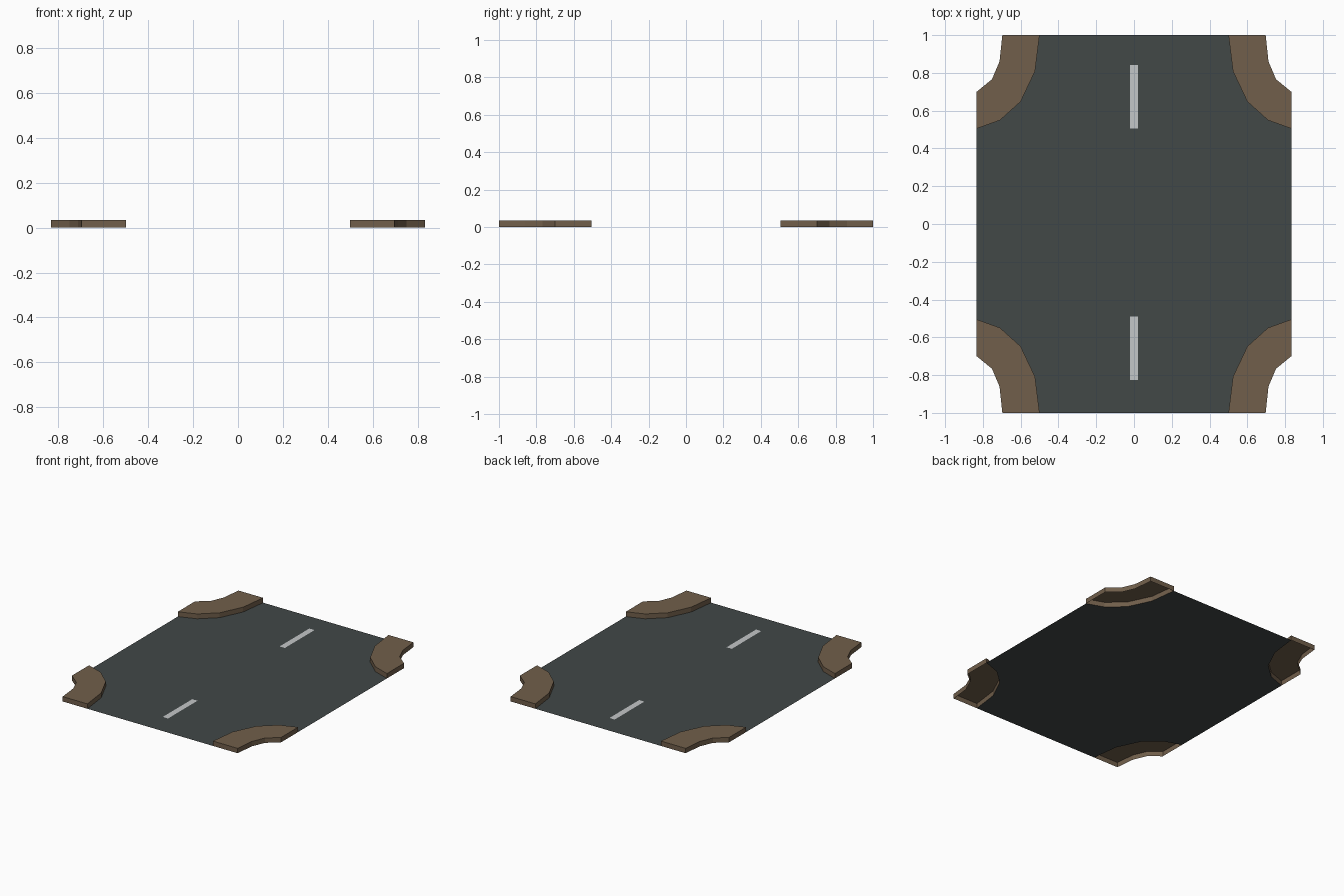
import bpy, bmesh

if "Cube" in bpy.data.objects:
    bpy.data.objects.remove(bpy.data.objects["Cube"])

def material(name, rgb):
    m = bpy.data.materials.new(name)
    m.diffuse_color = (*rgb, 1)
    m.use_nodes = True
    m.node_tree.nodes["Principled BSDF"].inputs["Base Color"].default_value = m.diffuse_color
    return m

asphalt = material("dark asphalt", (0.054, 0.065, 0.064))
curb_brown = material("brown pavement", (0.165, 0.114, 0.070))
paint = material("pale line paint", (0.55, 0.57, 0.58))

# Kerb curves of one corner, from the end edge round to the side edge
ROAD_EDGE = [(0.50, 1.0), (0.524, 0.808), (0.60, 0.648), (0.71, 0.549), (0.833, 0.505)]
OUTER_EDGE = [(0.697, 1.0), (0.712, 0.86), (0.752, 0.766), (0.833, 0.70)]
HEIGHT = 0.035

def mesh_object(name, bm, mat):
    me = bpy.data.meshes.new(name)
    bm.to_mesh(me)
    bm.free()
    me.materials.append(mat)
    ob = bpy.data.objects.new(name, me)
    bpy.context.collection.objects.link(ob)
    return ob

def flat(name, pts, z, mat):
    bm = bmesh.new()
    f = bm.faces.new([bm.verts.new((x, y, z)) for x, y in pts])
    f.normal_update()
    if f.normal.z < 0:
        f.normal_flip()
    bmesh.ops.triangulate(bm, faces=bm.faces[:])
    return mesh_object(name, bm, mat)

def corner(name, sx, sy):
    # raised slab: top plus walls, open underneath
    pts = [(x * sx, y * sy) for x, y in ROAD_EDGE + OUTER_EDGE[::-1]]
    if sx * sy < 0:
        pts.reverse()
    bm = bmesh.new()
    low = [bm.verts.new((x, y, 0)) for x, y in pts]
    top = [bm.verts.new((x, y, HEIGHT)) for x, y in pts]
    bm.faces.new(top)
    n = len(pts)
    for i in range(n):
        j = (i + 1) % n
        bm.faces.new((low[i], low[j], top[j], top[i]))
    # ROAD_EDGE then outer edge runs counter-clockwise, so normals face out
    bmesh.ops.triangulate(bm, faces=[f for f in bm.faces if len(f.verts) > 4])
    return mesh_object(name, bm, curb_brown)

# Road sheet following the four kerbs
outline = []
for sx, sy in ((1, 1), (1, -1), (-1, -1), (-1, 1)):
    pts = [(x * sx, y * sy) for x, y in ROAD_EDGE]
    outline += pts if sx * sy > 0 else pts[::-1]
flat("road_surface", outline, 0.0, asphalt)

# Corner pavements
for sx, sx_name in ((1, "right"), (-1, "left")):
    for sy, sy_name in ((1, "back"), (-1, "front")):
        corner(f"pavement_{sy_name}_{sx_name}", sx, sy)

# Centre line dashes
for name, y0, y1 in (("line_back", 0.505, 0.843), ("line_front", -0.825, -0.49)):
    flat(name, [(-0.022, y0), (0.02, y0), (0.02, y1), (-0.022, y1)], 0.002, paint)
